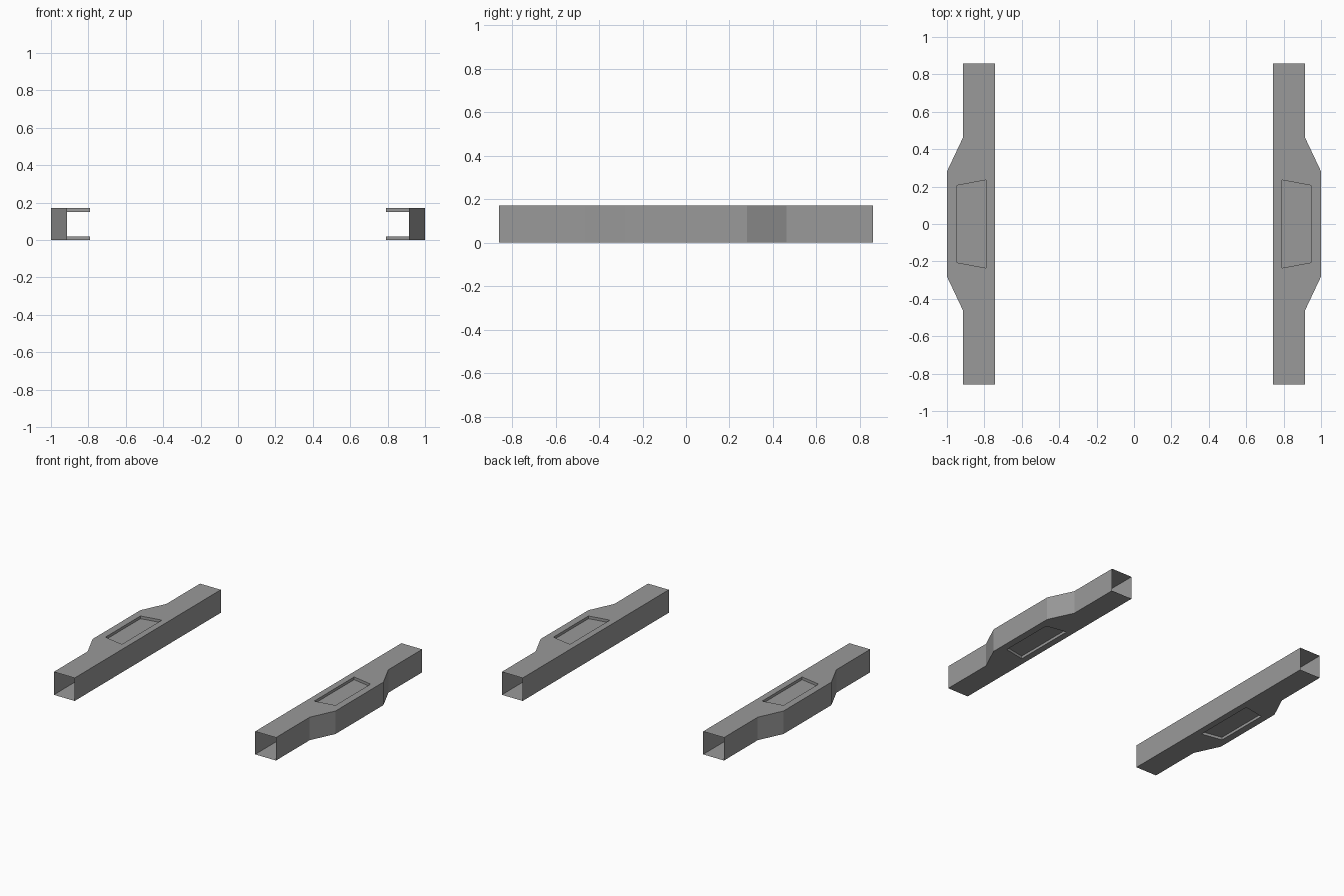
import bpy, bmesh

cube = bpy.data.objects.get("Cube")
if cube:
    bpy.data.objects.remove(cube, do_unlink=True)

HEIGHT = 0.171
DEPTH = 0.02          # depth of the recessed panels

# Half profiles as (x, y); the other half mirrors in y
RAIL = [(0.743, -0.859), (0.914, -0.859), (0.914, -0.463), (1.0, -0.281)]
PANEL = [(0.791, -0.235), (0.947, -0.206)]

grey = bpy.data.materials.new("grey metal")
grey.use_nodes = True
colour = (0.32, 0.32, 0.32, 1)
grey.diffuse_color = colour
grey.node_tree.nodes["Principled BSDF"].inputs["Base Color"].default_value = colour


def mirrored(half):
    return half + [(x, -y) for x, y in reversed(half)]


def add_plate(bm, side, z, inward):
    """Rail plate with a trapezoid panel sunk into it; returns its outline."""
    o = [bm.verts.new((side * x, y, z)) for x, y in mirrored(RAIL)]
    p = [bm.verts.new((side * x, y, z)) for x, y in mirrored(PANEL)]
    bm.faces.new(o[0:4] + [p[1], p[0]])       # front end
    bm.faces.new([o[3], o[4], p[2], p[1]])    # outer bulge
    bm.faces.new(o[4:8] + [p[3], p[2]])       # back end
    bm.faces.new([o[7], o[0], p[0], p[3]])    # inner strip
    panel = bm.faces.new(p)
    sunk = bmesh.ops.extrude_discrete_faces(bm, faces=[panel])["faces"][0]
    bmesh.ops.translate(bm, verts=sunk.verts[:], vec=(0, 0, inward))
    return o


def build_rail(name, side):
    bm = bmesh.new()
    low = add_plate(bm, side, 0, DEPTH)
    high = add_plate(bm, side, HEIGHT, -DEPTH)
    # Side walls, leaving both ends of the tube open
    for i in range(8):
        if i not in (0, 6):
            j = (i + 1) % 8
            bm.faces.new([low[i], low[j], high[j], high[i]])
    bmesh.ops.recalc_face_normals(bm, faces=bm.faces[:])
    mesh = bpy.data.meshes.new(name)
    bm.to_mesh(mesh)
    bm.free()
    mesh.materials.append(grey)
    bpy.context.collection.objects.link(bpy.data.objects.new(name, mesh))


build_rail("left_rail", 1)
build_rail("right_rail", -1)
